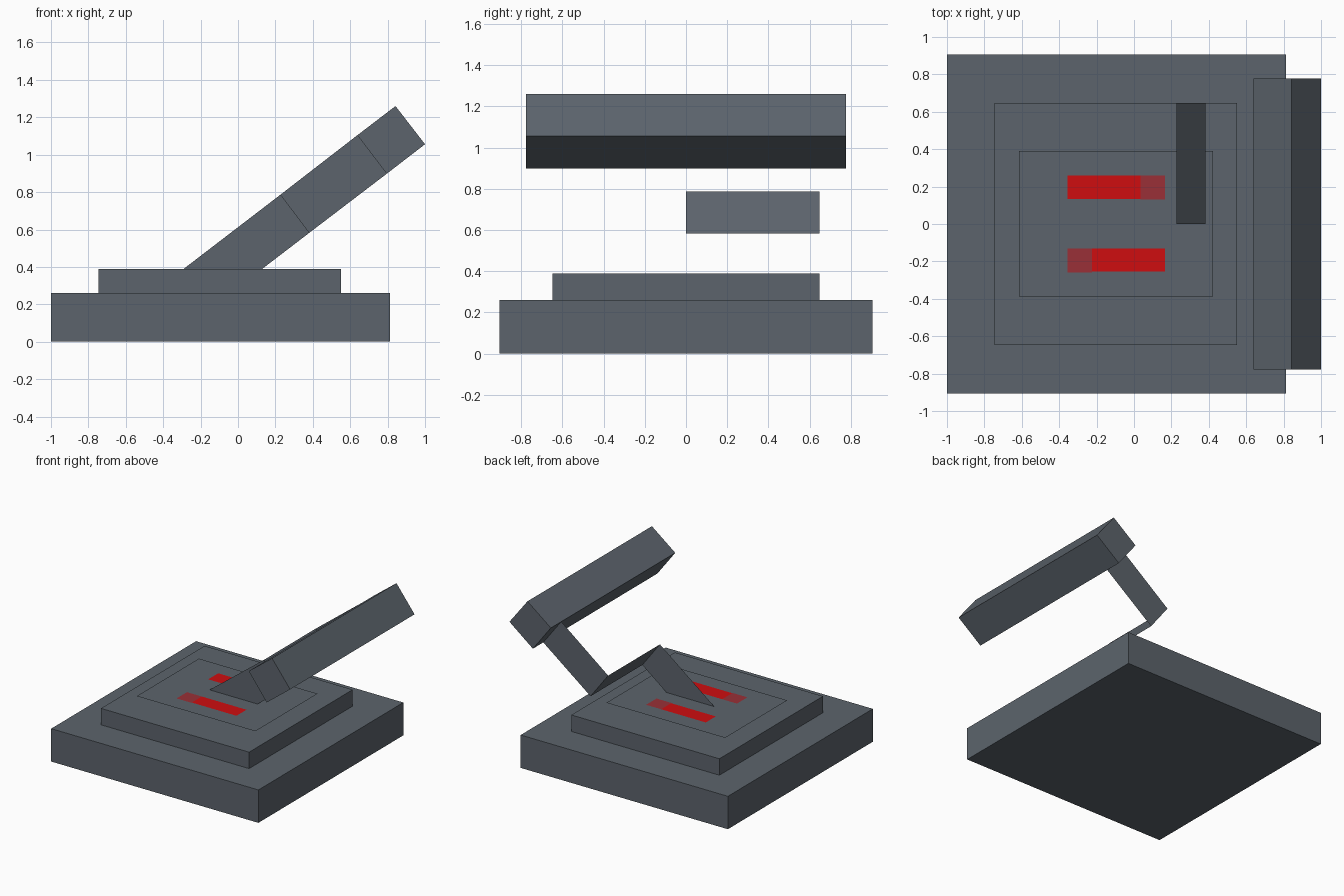
import bpy

cube = bpy.data.objects.get("Cube")
if cube:
    bpy.data.objects.remove(cube, do_unlink=True)


def material(name, rgb):
    mat = bpy.data.materials.new(name)
    mat.use_nodes = True
    mat.diffuse_color = (*rgb, 1)
    bsdf = mat.node_tree.nodes["Principled BSDF"]
    bsdf.inputs["Base Color"].default_value = (*rgb, 1)
    bsdf.inputs["Roughness"].default_value = 0.8
    return mat


slate = material("slate_grey", (0.107, 0.127, 0.150))
bright_red = material("bright_red", (0.62, 0.004, 0.005))
dull_red = material("dull_red", (0.32, 0.030, 0.038))


def mesh_object(name, verts, faces, mat):
    mesh = bpy.data.meshes.new(name)
    mesh.from_pydata(verts, [], faces)
    mesh.materials.append(mat)
    obj = bpy.data.objects.new(name, mesh)
    bpy.context.collection.objects.link(obj)
    return obj


def plate(name, x0, x1, y0, y1, z, mat):
    """Flat horizontal sheet facing up."""
    verts = [(x0, y0, z), (x1, y0, z), (x1, y1, z), (x0, y1, z)]
    return mesh_object(name, verts, [(0, 1, 2, 3)], mat)


def prism(name, profile, y0, y1, mat):
    """Anticlockwise (x, z) profile extruded along y."""
    n = len(profile)
    verts = [(x, y, z) for y in (y0, y1) for x, z in profile]
    faces = [tuple(range(n)), tuple(reversed(range(n, 2 * n)))]
    faces += [(i, i + n, (i + 1) % n + n, (i + 1) % n) for i in range(n)]
    return mesh_object(name, verts, faces, mat)


def box(name, x0, x1, y, z0, z1, mat):
    return prism(name, [(x0, z0), (x1, z0), (x1, z1), (x0, z1)], -y, y, mat)


# Stepped base
box("base", -1.0, 0.812, 0.905, 0.0, 0.26, slate)
box("upper_step", -0.745, 0.55, 0.647, 0.26, 0.39, slate)

# Sheet floating just above the step, with the slot markings on it
plate("top_panel", -0.615, 0.423, -0.387, 0.39, 0.422, slate)
Z_MARK = 0.425
plate("back_mark", -0.355, 0.035, 0.135, 0.26, Z_MARK, bright_red)
plate("back_mark_end", 0.035, 0.167, 0.13, 0.26, Z_MARK, dull_red)
plate("front_mark", -0.225, 0.165, -0.255, -0.13, Z_MARK, bright_red)
plate("front_mark_end", -0.355, -0.225, -0.26, -0.13, Z_MARK, dull_red)

# Crank arm: one sheet rising on the centre line, stepping back, rising again
stations = [
    (0.0, (-0.29, 0.39), (0.13, 0.39)),
    (0.0, (0.228, 0.787), (0.382, 0.583)),
    (0.647, (0.228, 0.787), (0.382, 0.583)),
    (0.647, (0.638, 1.104), (0.795, 0.898)),
]
arm = [(x, y, z) for y, top, low in stations for x, z in (top, low)]
mesh_object("crank_arm", arm,
            [(2 * i, 2 * i + 1, 2 * i + 3, 2 * i + 2) for i in range(3)], slate)

# Grip bar across the end of the arm
prism("grip", [(0.638, 1.104), (0.795, 0.898), (1.0, 1.056), (0.842, 1.26)],
      -0.777, 0.777, slate)
